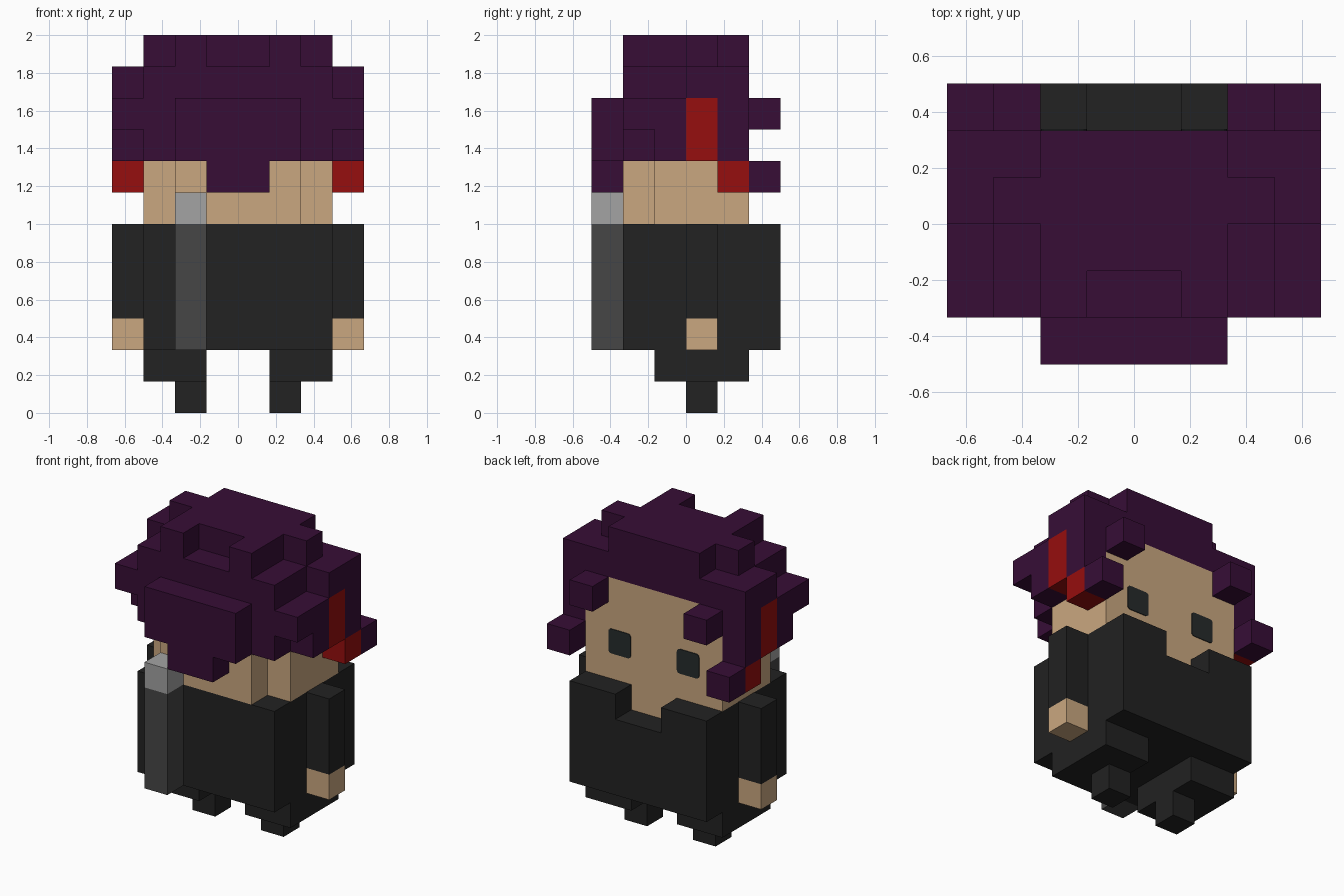
import bpy
import bmesh
from itertools import product
from mathutils import Vector

U = 1 / 6  # edge length of one block

cube = bpy.data.objects.get("Cube")
if cube:
    bpy.data.objects.remove(cube, do_unlink=True)


def material(name, srgb):
    linear = [((c / 255 + 0.055) / 1.055) ** 2.4 for c in srgb]
    mat = bpy.data.materials.new(name)
    mat.use_nodes = True
    mat.diffuse_color = (*linear, 1)
    bsdf = mat.node_tree.nodes["Principled BSDF"]
    bsdf.inputs["Base Color"].default_value = (*linear, 1)
    bsdf.inputs["Roughness"].default_value = 0.9
    return mat


HAIR = material("dark purple", (55, 13, 54))
SKIN = material("tan skin", (202, 167, 128))
CLOTH = material("black cloth", (34, 34, 34))
RED = material("deep red", (150, 14, 14))
SHEATH = material("dark grey", (70, 70, 70))
METAL = material("light grey", (163, 163, 163))
EYE = material("dark slate", (38, 43, 43))


def finish(bm, name, mat):
    mesh = bpy.data.meshes.new(name)
    bm.to_mesh(mesh)
    bm.free()
    mesh.materials.append(mat)
    obj = bpy.data.objects.new(name, mesh)
    bpy.context.collection.objects.link(obj)
    return obj


def cells(box):
    x0, x1, y0, y1, z0, z1 = box
    return set(product(range(x0, x1), range(y0, y1), range(z0, z1)))


def mirrored(box):
    return (-box[1], -box[0], *box[2:])


def blocks(name, mat, middle=(), pairs=(), carve=()):
    """Fuse block boxes (pairs are mirrored in x) into one clean shell."""
    filled = set()
    for box in [*middle, *pairs, *map(mirrored, pairs)]:
        filled |= cells(box)
    for box in carve:
        filled -= cells(box)
    bm = bmesh.new()
    for cell in filled:
        for axis, side in product(range(3), (-1, 1)):
            step = [0, 0, 0]
            step[axis] = side
            if tuple(c + s for c, s in zip(cell, step)) in filled:
                continue
            n = Vector(step)
            a = Vector(step[-1:] + step[:-1])
            b = n.cross(a)
            mid = Vector(cell) + Vector((0.5, 0.5, 0.5)) + n / 2
            ring = [mid + (a * i + b * j) / 2
                    for i, j in ((-1, -1), (1, -1), (1, 1), (-1, 1))]
            bm.faces.new([bm.verts.new(p * U) for p in ring])
    bmesh.ops.remove_doubles(bm, verts=bm.verts, dist=U / 100)
    bmesh.ops.dissolve_limit(bm, angle_limit=0.01, verts=bm.verts, edges=bm.edges)
    return finish(bm, name, mat)


# Body: coat with an open collar, and a neck filling its back half
blocks("coat", CLOTH, [(-3, 3, -2, 3, 2, 6)], carve=[(-1, 1, 1, 3, 5, 6)])
blocks("head", SKIN, [
    (-3, 3, -1, 2, 6, 10),   # skull
    (-2, 2, -2, -1, 6, 8),   # nape
    (-1, 1, 1, 2, 5, 6),     # neck
])

# Limbs
for side, flip in (("left", tuple), ("right", mirrored)):
    blocks(side + "_arm", CLOTH, [flip((3, 4, 0, 1, 3, 6))])
    blocks(side + "_hand", SKIN, [flip((3, 4, 0, 1, 2, 3))])
    blocks(side + "_leg", CLOTH, [flip((1, 3, -1, 2, 1, 2))])
    blocks(side + "_foot", CLOTH, [flip((1, 2, 0, 1, 0, 1))])
    # Red streak in the hair and the tie on the hanging lock
    blocks(side + "_red_streak", RED, [flip((3, 4, 0, 1, 8, 10))])
    blocks(side + "_hair_tie", RED, [flip((3, 4, 1, 2, 7, 8))])
    # Loose locks beside the face
    blocks(side + "_temple_lock", HAIR, [flip((2, 3, 2, 3, 9, 10))])
    blocks(side + "_hanging_lock", HAIR, [flip((3, 4, 2, 3, 7, 8))])

# Main mass of hair
blocks("hair", HAIR, [
    (-3, 3, -2, 2, 10, 11),   # cap
    (-2, 2, -2, 2, 11, 12),   # crown
    (-3, 3, -2, -1, 8, 10),   # rear layer
    (-2, 2, -3, -2, 8, 10),   # rear bulge
    (-1, 1, -3, -2, 7, 8),    # rear tip
], pairs=[
    (2, 3, 0, 1, 11, 12),     # crown tufts
    (3, 4, 0, 2, 8, 11),      # side locks
    (3, 4, -1, 0, 8, 10),
    (3, 4, -2, -1, 9, 10),
], carve=[
    (-1, 1, -2, -1, 11, 12),  # dip in the crown
    (3, 4, 0, 1, 8, 10), (-4, -3, 0, 1, 8, 10),  # room for the streaks
])

# Sheathed blade on the back
blocks("sheath", SHEATH, [(-2, -1, -3, -2, 2, 6)])
blocks("hilt", METAL, [(-2, -1, -3, -2, 6, 7)])

# Eyes: thin plates with rounded corners
for side, sign in (("left", 1), ("right", -1)):
    bm = bmesh.new()
    bmesh.ops.create_cube(bm, size=1)
    bmesh.ops.scale(bm, vec=(U * 0.97, 0.006, U * 0.97), verts=bm.verts)
    corners = [e for e in bm.edges
               if abs(e.verts[0].co.y - e.verts[1].co.y) > 0.001]
    bmesh.ops.bevel(bm, geom=corners, offset=U * 0.12, segments=3,
                    profile=0.5, affect='EDGES')
    eye = finish(bm, side + "_eye", EYE)
    eye.location = (sign * 1.5 * U, 2 * U + 0.002, 7.5 * U)
